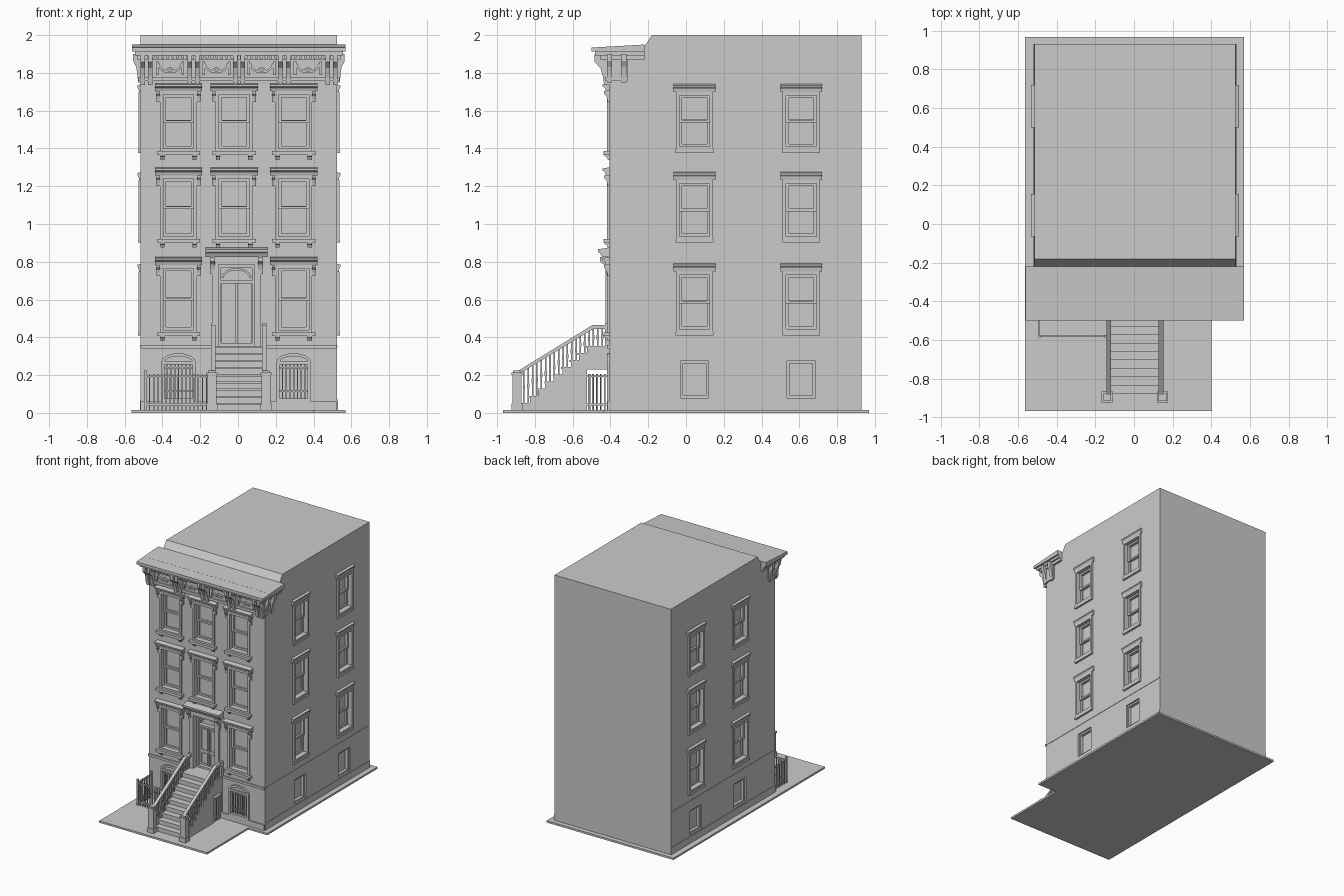
import bpy, bmesh, math
from mathutils import Matrix, Vector

if "Cube" in bpy.data.objects:
    bpy.data.objects.remove(bpy.data.objects["Cube"], do_unlink=True)

stone = bpy.data.materials.new("stone grey")
stone.use_nodes = True
GREY = (0.6, 0.6, 0.6, 1)
stone.diffuse_color = GREY
stone.node_tree.nodes["Principled BSDF"].inputs["Base Color"].default_value = GREY

X0, X1, FRONT, BACK, GROUND = -0.515, 0.525, -0.405, 0.93, 0.015


def wall(u, d, at):
    """Frame of a wall: u runs along it, d points out of it."""
    return Matrix.Translation(at) @ Matrix((u, d, (0, 0, 1))).transposed().to_4x4()


PLAN = Matrix.Identity(4)
FACADE = wall((1, 0, 0), (0, -1, 0), (0, FRONT, 0))
SIDES = [wall((0, 1, 0), (1, 0, 0), (X1, 0, 0)), wall((0, 1, 0), (-1, 0, 0), (X0, 0, 0))]
parts = {}


def extrude(part, frame, pts, a, b, along="u"):
    """Extrude a profile: (d, z) points along u, or (u, z) points along d."""
    bm = parts.setdefault(part, None) or bmesh.new()
    parts[part] = bm
    ends = []
    for k in (a, b):
        ends.append([bm.verts.new(frame @ Vector((k, p, z) if along == "u" else (p, k, z)))
                     for p, z in pts])
    lo, hi = ends
    faces = [bm.faces.new(lo), bm.faces.new(hi)]
    for i in range(len(pts)):
        j = (i + 1) % len(pts)
        faces.append(bm.faces.new((lo[i], lo[j], hi[j], hi[i])))
    bmesh.ops.recalc_face_normals(bm, faces=faces)


def box(part, frame, u0, u1, d0, d1, z0, z1):
    extrude(part, frame, [(d0, z0), (d1, z0), (d1, z1), (d0, z1)], u0, u1)


def arch(part, frame, u, z, r, rise, t, d0, d1, n=8):
    """Band following half an ellipse; a negative rise makes a hanging swag."""
    s = math.copysign(t, rise)
    ring = [(math.cos(math.pi * i / n), math.sin(math.pi * i / n)) for i in range(n + 1)]
    for (c0, s0), (c1, s1) in zip(ring, ring[1:]):
        extrude(part, frame, [(u + r * c0, z + rise * s0), (u + r * c1, z + rise * s1),
                              (u + (r + t) * c1, z + (rise + s) * s1),
                              (u + (r + t) * c0, z + (rise + s) * s0)], d0, d1, "d")


def border(part, frame, u, hw, z0, z1, t, d0, d1):
    """Rectangular frame of thickness t inside the given outline."""
    for s in (-1, 1):
        a, b = sorted((u + s * hw, u + s * (hw - t)))
        box(part, frame, a, b, d0, d1, z0, z1)
    box(part, frame, u - hw + t, u + hw - t, d0, d1, z0, z0 + t)
    box(part, frame, u - hw + t, u + hw - t, d0, d1, z1 - t, z1)


def bracket(part, frame, u, w, z0, z1, d):
    """Scrolled console tapering towards its foot."""
    h = z1 - z0
    extrude(part, frame, [(0, z0), (d * .35, z0), (d * .45, z0 + h * .3), (d * .6, z0 + h * .55),
                          (d, z0 + h * .75), (d, z1), (0, z1)], u - w / 2, u + w / 2)


def opening(frame, u, hw, z0, z1, depth):
    box("cutter", frame, u - hw, u + hw, -depth, 0.04, z0, z1)


def window(frame, u, hw, z0, z1, ornate):
    opening(frame, u, hw, z0, z1, 0.04)
    mid = (z0 + z1) / 2
    border("window_sashes", frame, u, hw, mid - .008, z1, .014, -.04, -.018)
    border("window_sashes", frame, u, hw, z0, mid + .008, .014, -.04, -.028)
    border("window_surrounds", frame, u, hw + .018, z0 - .018, z1 + .018, .018, 0, .012)
    out = .038 if ornate else .018
    top, w = z1 + .018, hw + (.045 if ornate else .03)
    # hood moulding and sill
    extrude("window_hoods", frame, [(0, top), (out * .5, top), (out * .65, top + .018),
                                    (out, top + .026), (out, top + .036), (0, top + .042)],
            u - w, u + w)
    box("window_sills", frame, u - w + .01, u + w - .01, 0, out * .85, z0 - .034, z0 - .014)
    if ornate:
        box("window_hoods", frame, u - hw, u + hw, 0, .018, top - .004, top + .01)
        for s in (-1, 1):
            bracket("window_brackets", frame, u + s * (hw + .027), .018, z1 - .04, top, .028)
            bracket("window_brackets", frame, u + s * (hw + .005), .022, z0 - .06, z0 - .034, .026)


# main block with its step behind the cornice, and the pavement
extrude("building_walls", PLAN, [(FRONT, 0.01), (BACK, 0.01), (BACK, 2), (-0.18, 2),
                                 (-0.22, 1.94), (FRONT, 1.94)], X0, X1)
box("pavement", PLAN, -0.565, 0.57, -0.44, 0.968, 0, GROUND)
box("pavement", PLAN, -0.565, 0.40, -0.968, -0.44, 0, GROUND)

# front windows
for u in (-0.315, -0.02, 0.295):
    window(FACADE, u, 0.08, 1.40, 1.685, True)
    window(FACADE, u, 0.08, 0.935, 1.24, True)
    if u != -0.02:
        window(FACADE, u, 0.08, 0.44, 0.765, True)
        # barred basement window with arched head
        opening(FACADE, u, 0.075, 0.075, 0.27, 0.04)
        border("basement_frames", FACADE, u, 0.09, 0.06, 0.272, 0.016, 0, 0.012)
        arch("basement_frames", FACADE, u, 0.27, 0.074, 0.03, 0.016, 0, 0.014)
        for i in range(7):
            b = u - 0.06 + i * 0.02
            box("basement_bars", FACADE, b - .003, b + .003, -.012, -.004, .075, .27)
        for z in (0.11, 0.235):
            box("basement_bars", FACADE, u - .075, u + .075, -.014, -.006, z, z + .008)

# side windows
for side in SIDES:
    for u in (0.045, 0.61):
        for z0, z1 in ((1.41, 1.68), (0.935, 1.215), (0.445, 0.73)):
            window(side, u, 0.08, z0, z1, False)
        opening(side, u, 0.075, 0.08, 0.275, 0.035)
        border("basement_frames", side, u, 0.075, 0.08, 0.275, 0.014, -0.035, -0.012)
    box("plinth", side, FRONT, BACK, 0, 0.004, 0.01, 0.07)
    box("water_table", side, FRONT, BACK, 0, 0.003, 0.345, 0.358)

for a, b in ((X0, -0.13), (0.14, X1)):
    box("plinth", FACADE, a, b, 0, 0.01, 0.01, 0.06)
    box("water_table", FACADE, a, b, 0, 0.012, 0.342, 0.36)

# entrance: double door, arched transom, pilasters and hood
DOOR = -0.008
opening(FACADE, DOOR, 0.095, 0.355, 0.785, 0.06)
border("door_frame", FACADE, DOOR, 0.095, 0.355, 0.785, 0.014, -0.06, -0.02)
box("door_frame", FACADE, DOOR - .081, DOOR + .081, -.06, -.025, .685, .7)
arch("door_frame", FACADE, DOOR, 0.715, 0.068, 0.04, 0.012, -0.06, -0.03)
for s in (-1, 1):
    leaf = DOOR + s * 0.041
    box("door_leaves", FACADE, leaf - .039, leaf + .039, -.06, -.048, .355, .685)
    border("door_leaves", FACADE, leaf, 0.03, 0.38, 0.47, 0.007, -0.048, -0.042)
    border("door_leaves", FACADE, leaf, 0.03, 0.49, 0.665, 0.007, -0.048, -0.042)
    p = DOOR + s * 0.112
    box("door_pilasters", FACADE, p - .017, p + .017, 0, .02, .35, .81)
    bracket("door_brackets", FACADE, DOOR + s * 0.128, 0.026, 0.735, 0.825, 0.05)
box("door_hood", FACADE, DOOR - .13, DOOR + .13, 0, .025, .785, .83)
extrude("door_hood", FACADE, [(0, .825), (.04, .825), (.05, .845), (.062, .852), (.062, .866),
                              (0, .876)], DOOR - 0.163, DOOR + 0.163)

# cornice with side returns, dentils, brackets and swags
extrude("cornice", PLAN, [(-0.5, 1.912), (-0.22, 1.912), (-0.22, 1.95), (-0.5, 1.934)], -0.56, 0.57)
for e, y, z0, z1 in ((.03, -.482, 1.893, 1.912), (.018, -.455, 1.87, 1.893), (.008, -.42, 1.775, 1.87)):
    box("cornice", PLAN, X0 - e, X1 + e, y, -0.22 if z0 > 1.8 else -0.31, z0, z1)
box("frieze_moulding", PLAN, X0 - .012, X1 + .012, -0.43, -0.31, 1.758, 1.778)
spots = [-0.485, -0.235, 0.005, 0.245, 0.495]
for u in spots:
    for s in (-1, 1):
        bracket("cornice_brackets", FACADE, u + s * 0.02, 0.024, 1.735, 1.9, 0.08)
for a, b in zip(spots, spots[1:]):
    m = (a + b) / 2
    arch("cornice_swags", FACADE, m, 1.85, 0.055, -0.04, 0.012, 0.012, 0.027)
    arch("cornice_swags", FACADE, m, 1.80, 0.018, 0.02, 0.01, 0.012, 0.03, 6)
    for s in (-1, 1):
        box("cornice_swags", FACADE, m + s * .068 - .007, m + s * .068 + .007, .012, .028, 1.79, 1.86)
for i in range(40):
    u = X0 + 0.013 + i * 0.026
    box("cornice_dentils", FACADE, u - .007, u + .007, .04, .066, 1.876, 1.893)
for side in SIDES:
    for u in (-0.405, -0.33):
        bracket("cornice_brackets", side, u, 0.028, 1.75, 1.9, 0.04)

# stoop: steps with nosings, landing bridging a passage below
N, FOOT, HEAD = 9, -0.87, -0.48
S0, S1 = -0.135, 0.145
run, rise = (HEAD - FOOT) / N, (0.355 - GROUND) / N
for i in range(N):
    y, z = FOOT + i * run, GROUND + (i + 1) * rise
    back = FRONT if i == N - 1 else y + run
    floor = 0.23 if y > -0.54 else 0.01
    box("stoop_steps", PLAN, S0, S1, y, back, floor, z - .01)
    box("stoop_treads", PLAN, S0 - .004, S1 + .004, y - .008, back, z - .01, z)

# sloping railings, balusters and newels
ylow, yhigh, zlow, zhigh = -0.885, -0.49, 0.205, 0.445
for x in (S0 + 0.005, S1 - 0.005):
    extrude("stair_handrails", PLAN, [(ylow, zlow), (yhigh, zhigh), (FRONT, zhigh), (FRONT, zhigh + .02),
                                      (yhigh - .005, zhigh + .02), (ylow, zlow + .02)], x - .012, x + .012)
    for i in range(20):
        y = -0.858 + i * 0.023
        top = min(zhigh, zlow + (y - ylow) / (yhigh - ylow) * (zhigh - zlow)) + .004
        low = GROUND + min(N, math.floor((y - FOOT) / run) + 1) * rise - .005
        box("stair_balusters", PLAN, x - .004, x + .004, y - .004, y + .004, low, top)
        box("stair_balusters", PLAN, x - .007, x + .007, y - .006, y + .006,
            (low + top) / 2 - .012, (low + top) / 2 + .012)
    n = x + math.copysign(0.008, x)
    for h, z0, z1 in ((.029, .01, .05), (.023, .05, .2), (.029, .2, .213), (.02, .213, .225)):
        box("newel_posts", PLAN, n - h, n + h, -0.895 - h, -0.895 + h, z0, z1)
    box("newel_posts", PLAN, x - .012, x + .012, FRONT - .024, FRONT, 0.35, 0.475)


def fence(frame, u0, u1, d):
    """Iron railing run with two rails, pickets and end posts."""
    for z in (0.04, 0.19):
        box("area_fence", frame, u0, u1, d - .005, d + .005, z, z + .009)
    n = round((u1 - u0) / 0.021)
    for i in range(n + 1):
        u, h = u0 + (u1 - u0) * i / n, .007 if i in (0, n) else .0035
        box("area_fence", frame, u - h, u + h, d - h, d + h, .012, .225 if i in (0, n) else .205)


# fence round the basement area, and gate under the landing
fence(PLAN, -0.49, -0.145, -0.58)
fence(SIDES[1], -0.58, -0.41, -0.025)
fence(SIDES[0], -0.53, -0.41, S1 - X1 - 0.008)

# turn the gathered geometry into objects
objects = {}
for name, bm in parts.items():
    mesh = bpy.data.meshes.new(name)
    bm.to_mesh(mesh)
    bm.free()
    mesh.materials.append(stone)
    objects[name] = bpy.data.objects.new(name, mesh)
    bpy.context.collection.objects.link(objects[name])

# cut the window and door recesses into the walls
walls, cutter = objects["building_walls"], objects["cutter"]
cut = walls.modifiers.new("openings", "BOOLEAN")
cut.operation, cut.solver, cut.object = "DIFFERENCE", "EXACT", cutter
bpy.context.view_layer.objects.active = walls
bpy.ops.object.modifier_apply(modifier=cut.name)
bpy.data.objects.remove(cutter, do_unlink=True)
